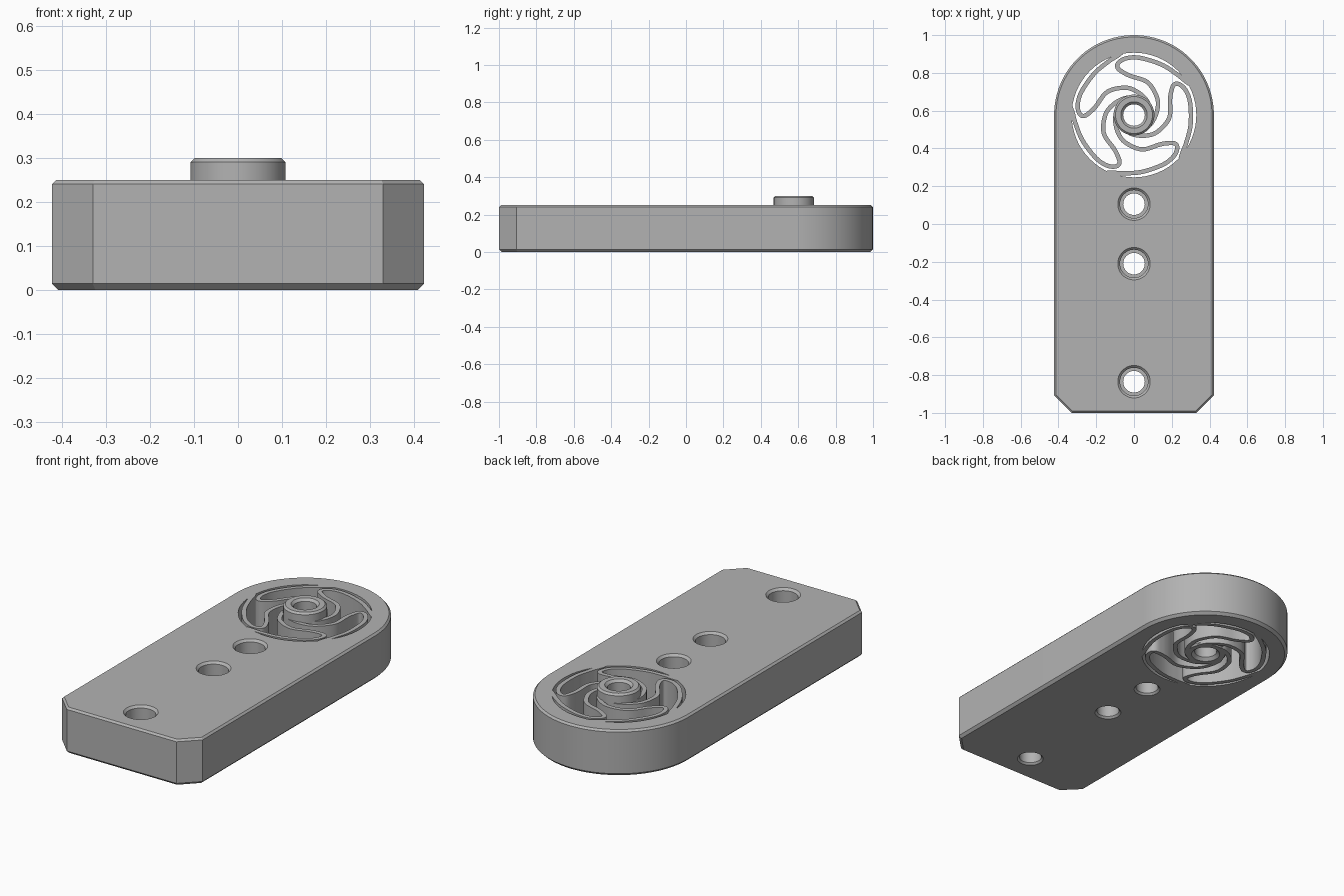
import bpy, bmesh, math
from mathutils import Vector

cube = bpy.data.objects.get("Cube")
if cube:
    bpy.data.objects.remove(cube, do_unlink=True)

WIDTH, TOP, HUB_Y = 0.423, 0.25, 0.577

grey = bpy.data.materials.new("plain grey")
grey.use_nodes = True
grey.diffuse_color = (0.45, 0.45, 0.45, 1)
grey.node_tree.nodes["Principled BSDF"].inputs["Base Color"].default_value = (0.45, 0.45, 0.45, 1)


def finish(name, bm):
    bmesh.ops.recalc_face_normals(bm, faces=bm.faces)
    mesh = bpy.data.meshes.new(name)
    bm.to_mesh(mesh)
    bm.free()
    mesh.materials.append(grey)
    ob = bpy.data.objects.new(name, mesh)
    bpy.context.collection.objects.link(ob)
    return ob


def loft(name, rings, caps=True, closed=False):
    """Skin a stack of rings that share one point count."""
    bm = bmesh.new()
    rows = [[bm.verts.new(p) for p in ring] for ring in rings]
    pairs = list(zip(rows, rows[1:])) + ([(rows[-1], rows[0])] if closed else [])
    for a, b in pairs:
        for i in range(len(a)):
            j = (i + 1) % len(a)
            bm.faces.new((a[i], a[j], b[j], b[i]))
    if caps:
        bm.faces.new(rows[0])
        bm.faces.new(rows[-1])
    return finish(name, bm)


def circle(r, z, y, n=64):
    return [(r * math.cos(2 * math.pi * i / n), y + r * math.sin(2 * math.pi * i / n), z)
            for i in range(n)]


def turned(name, profile, y, **kw):
    return loft(name, [circle(r, z, y) for r, z in profile], **kw)


def outline(inset, z):
    """Plate outline: round back end, clipped front corners."""
    w, front, clip = WIDTH - inset, inset - 1, 0.093 - 0.586 * inset
    pts = [(w * math.cos(math.pi * i / 48), HUB_Y + w * math.sin(math.pi * i / 48), z)
           for i in range(49)]
    return pts + [(-w, front + clip, z), (clip - w, front, z),
                  (w - clip, front, z), (w, front + clip, z)]


def cut(target, cutter):
    mod = target.modifiers.new("cut", "BOOLEAN")
    mod.operation, mod.solver, mod.object = "DIFFERENCE", "EXACT", cutter
    bpy.context.view_layer.objects.active = target
    bpy.ops.object.modifier_apply(modifier=mod.name)
    bpy.data.objects.remove(cutter, do_unlink=True)


# Chamfered plate with the large round window and three stepped screw holes
plate = loft("plate", [outline(0.014, 0), outline(0, 0.014),
                       outline(0, TOP - 0.01), outline(0.01, TOP)])
cut(plate, turned("window_cutter", [(0.33, -0.1), (0.33, 0.4)], HUB_Y))
hole = [(0.077, -0.01), (0.057, 0.01), (0.057, 0.13), (0.074, 0.13),
        (0.074, TOP - 0.012), (0.096, TOP + 0.01)]
for y in (0.105, -0.21, -0.835):
    cut(plate, turned("hole_cutter", hole, y))

# Raised central bushing
hub = turned("hub", [(0.073, 0), (0.1, 0), (0.108, 0.01), (0.108, 0.29), (0.098, 0.3),
                     (0.07, 0.3), (0.057, 0.287), (0.057, 0.016)],
             HUB_Y, caps=False, closed=True)

# Folded spring arm path as (radius, angle) from rim to hub
PATH = [(0.338, 29), (0.325, 34), (0.313, 44), (0.304, 62), (0.304, 84), (0.303, 98),
        (0.287, 107), (0.262, 109), (0.232, 104), (0.207, 95), (0.187, 67),
        (0.152, 36), (0.124, 10), (0.103, -22), (0.092, -45)]


def smooth_path(pts, steps=6):
    ext = [pts[0] * 2 - pts[1]] + pts + [pts[-1] * 2 - pts[-2]]
    out = []
    for a, b, c, d in zip(ext, ext[1:], ext[2:], ext[3:]):
        for k in range(steps):
            t = k / steps
            out.append(0.5 * (2 * b + (c - a) * t + (2 * a - 5 * b + 4 * c - d) * t * t
                              + (3 * b - a - 3 * c + d) * t ** 3))
    return out + [pts[-1]]


def spring_arm(name, turn, half=0.0115):
    pts = smooth_path([Vector((r * math.cos(math.radians(a + turn)),
                               r * math.sin(math.radians(a + turn)) + HUB_Y)) for r, a in PATH])
    rings = []
    for i, p in enumerate(pts):
        d = (pts[min(i + 1, len(pts) - 1)] - pts[max(i - 1, 0)]).normalized() * half
        side = Vector((-d.y, d.x))
        l, r = p + side, p - side
        rings.append([(l.x, l.y, 0), (r.x, r.y, 0), (r.x, r.y, TOP), (l.x, l.y, TOP)])
    return loft(name, rings)


arms = [spring_arm(f"spring_arm_{i + 1}", 72 * i) for i in range(5)]

# Smooth rounds, sharp edges
bpy.ops.object.select_all(action="DESELECT")
for ob in [plate, hub] + arms:
    ob.select_set(True)
bpy.context.view_layer.objects.active = plate
bpy.ops.object.shade_smooth_by_angle(angle=math.radians(30))
